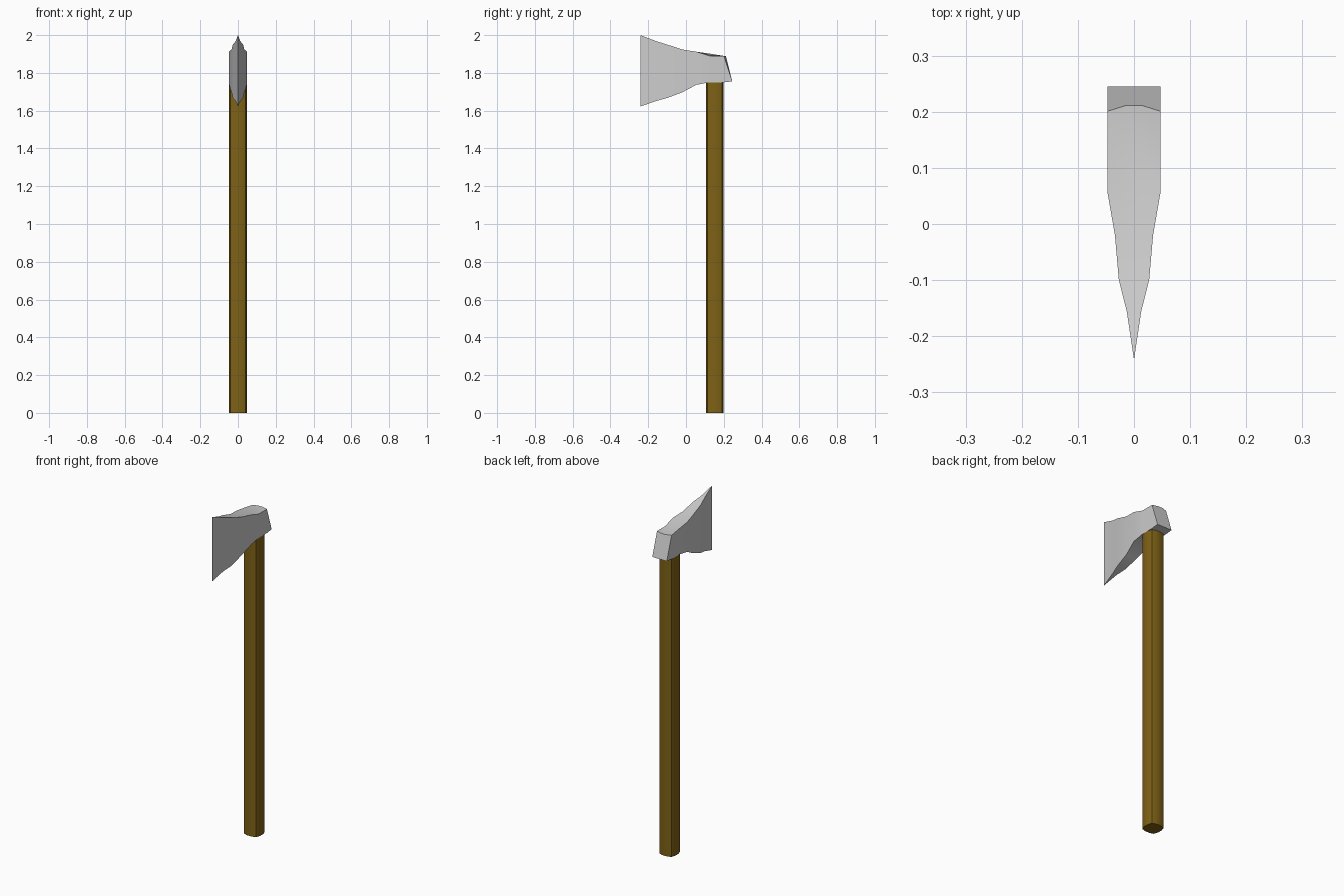
import bpy, bmesh, math

if "Cube" in bpy.data.objects:
    bpy.data.objects.remove(bpy.data.objects["Cube"])


def loft(name, rings):
    """Skin a list of equal-length closed rings and cap both ends."""
    bm = bmesh.new()
    loops = [[bm.verts.new(p) for p in ring] for ring in rings]
    n = len(loops[0])
    for a, b in zip(loops, loops[1:]):
        for i in range(n):
            j = (i + 1) % n
            bm.faces.new((a[i], a[j], b[j], b[i]))
    bm.faces.new(loops[0])
    bm.faces.new(loops[-1])
    bmesh.ops.remove_doubles(bm, verts=bm.verts, dist=0.0005)
    bmesh.ops.recalc_face_normals(bm, faces=bm.faces)
    mesh = bpy.data.meshes.new(name)
    bm.to_mesh(mesh)
    bm.free()
    obj = bpy.data.objects.new(name, mesh)
    bpy.context.collection.objects.link(obj)
    bpy.ops.object.select_all(action='DESELECT')
    bpy.context.view_layer.objects.active = obj
    obj.select_set(True)
    bpy.ops.object.shade_smooth_by_angle(angle=math.radians(30))
    return obj


# Handle: square section with bulged sides, running up under the head
side = [(0.039, -0.039), (0.047, -0.015), (0.047, 0.015)]
section = []
for k in range(4):
    c, s = math.cos(k * math.pi / 2), math.sin(k * math.pi / 2)
    section += [(x * c - y * s, x * s + y * c) for x, y in side]
handle = loft("handle", [[(x, y + 0.152, z) for x, y in section]
                         for z in (0, 1.75)])
wood = bpy.data.materials.new("wood")
wood.diffuse_color = (0.21, 0.12, 0.008, 1)
wood.use_nodes = True
wood.node_tree.nodes["Principled BSDF"].inputs["Base Color"].default_value = wood.diffuse_color
handle.data.materials.append(wood)

# Axe head: stations of (y, half width, bottom z, top z right, top z left)
stations = [
    (-0.242, 0.0, 1.622, 2.0, 2.0),
    (-0.155, 0.013, 1.652, 1.967, 1.967),
    (-0.10, 0.027, 1.667, 1.95, 1.95),
    (-0.02, 0.034, 1.697, 1.924, 1.924),
    (0.055, 0.047, 1.737, 1.912, 1.912),
    (0.125, 0.047, 1.75, 1.89, 1.902),
    (0.20, 0.047, 1.75, 1.89, 1.89),
]
rings = []
for y, w, zb, zr, zl in stations:
    top = zl + (zr - zl) / 2
    rings.append([(-w, y, zb), (-w / 3, y, zb), (w / 3, y, zb), (w, y, zb),
                  (w, y, zr), (w / 3, y, top), (-w / 3, y, top), (-w, y, zl)])
# Slanted poll, slightly bowed along its top edge
xs = (-0.047, -0.015, 0.015, 0.047)
rings.append([(x, 0.245, 1.755) for x in xs] +
             [(x, 0.211 if abs(x) < 0.02 else 0.201, 1.89) for x in reversed(xs)])
loft("axe_head", rings)
